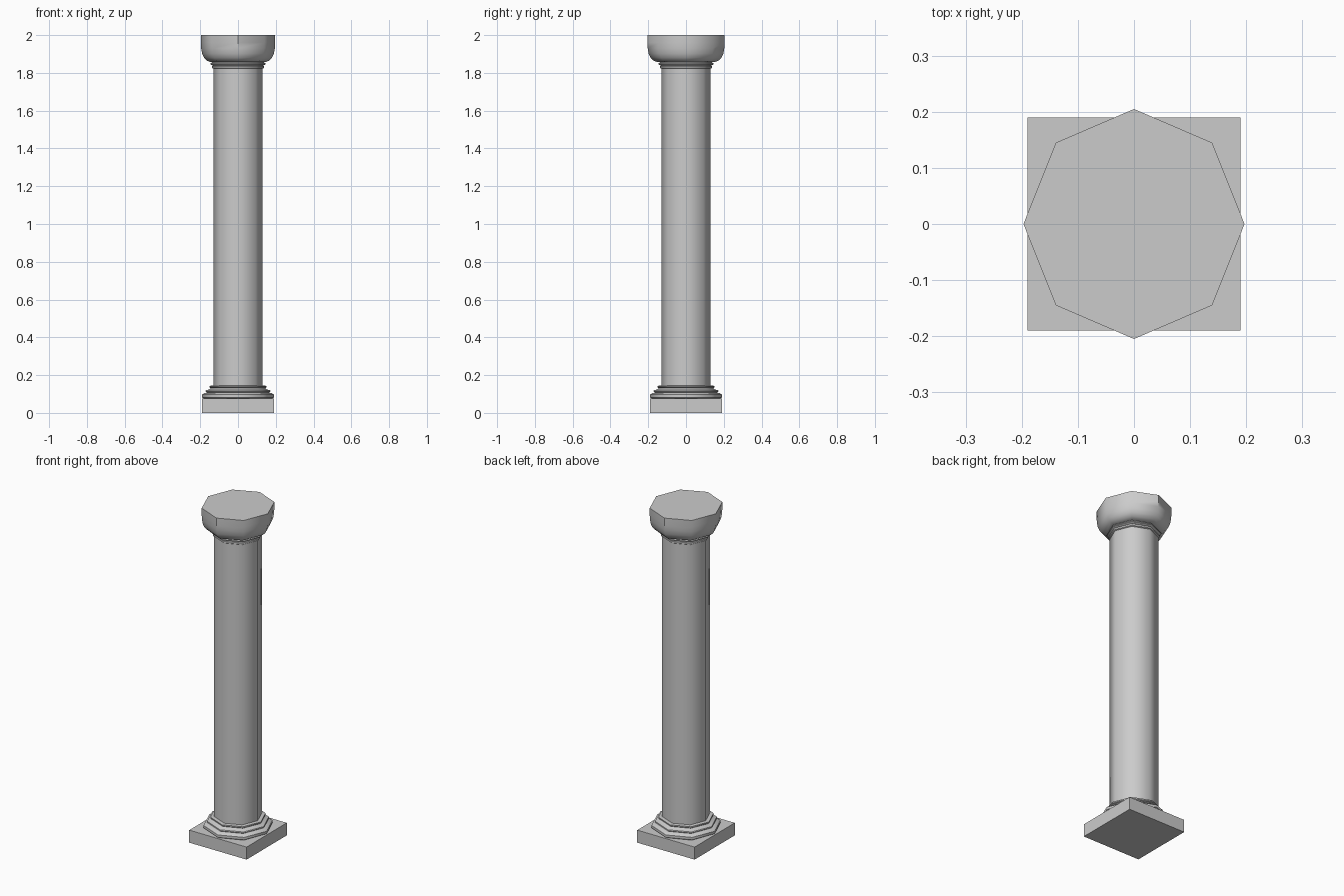
import bpy, bmesh, math

old = bpy.data.objects.get("Cube")
if old:
    bpy.data.objects.remove(old, do_unlink=True)

stone = bpy.data.materials.new("grey stone")
stone.use_nodes = True
COLOR = (0.6, 0.6, 0.6, 1)
stone.diffuse_color = COLOR
stone.node_tree.nodes["Principled BSDF"].inputs["Base Color"].default_value = COLOR


def finish(name, bm):
    bmesh.ops.recalc_face_normals(bm, faces=bm.faces)
    mesh = bpy.data.meshes.new(name)
    bm.to_mesh(mesh)
    bm.free()
    mesh.materials.append(stone)
    obj = bpy.data.objects.new(name, mesh)
    bpy.context.collection.objects.link(obj)
    return obj


def turned(name, profile, y_scale=1.0, sides=8):
    """Closed octagonal part from (radius, height) pairs, corners on the axes."""
    bm = bmesh.new()
    rings = []
    for r, z in profile:
        angles = [math.tau * i / sides for i in range(sides)]
        rings.append([bm.verts.new((r * math.cos(a), r * y_scale * math.sin(a), z))
                      for a in angles])
    for low, high in zip(rings, rings[1:]):
        for i in range(sides):
            j = (i + 1) % sides
            bm.faces.new((low[i], low[j], high[j], high[i]))
    bm.faces.new(rings[0][::-1])
    bm.faces.new(rings[-1])
    obj = finish(name, bm)
    bpy.ops.object.select_all(action="DESELECT")
    obj.select_set(True)
    bpy.context.view_layer.objects.active = obj
    bpy.ops.object.shade_smooth_by_angle(angle=math.radians(46))
    return obj


# Square plinth
bm = bmesh.new()
bmesh.ops.create_cube(bm, size=1)
bmesh.ops.scale(bm, vec=(0.38, 0.38, 0.075), verts=bm.verts)
bmesh.ops.translate(bm, vec=(0, 0, 0.0375), verts=bm.verts)
finish("plinth", bm)

# Stepped base mouldings
turned("base_moulding", [
    (0.18, 0.075), (0.19, 0.082), (0.19, 0.097), (0.18, 0.104), (0.163, 0.108),
    (0.172, 0.114), (0.17, 0.12), (0.153, 0.124), (0.146, 0.131), (0.152, 0.136),
    (0.152, 0.143), (0.13, 0.145)])

# Shaft
turned("shaft", [(0.131, 0.14), (0.131, 1.835)])

# Neck rings under the capital
turned("neck_moulding", [
    (0.131, 1.822), (0.137, 1.826), (0.137, 1.835), (0.133, 1.838),
    (0.146, 1.844), (0.146, 1.85), (0.138, 1.855), (0.138, 1.862)])

# Bowl-shaped capital
turned("capital", [
    (0.146, 1.857), (0.165, 1.865), (0.18, 1.88), (0.19, 1.902),
    (0.195, 1.93), (0.197, 1.96), (0.197, 2.0)], y_scale=1.04)
